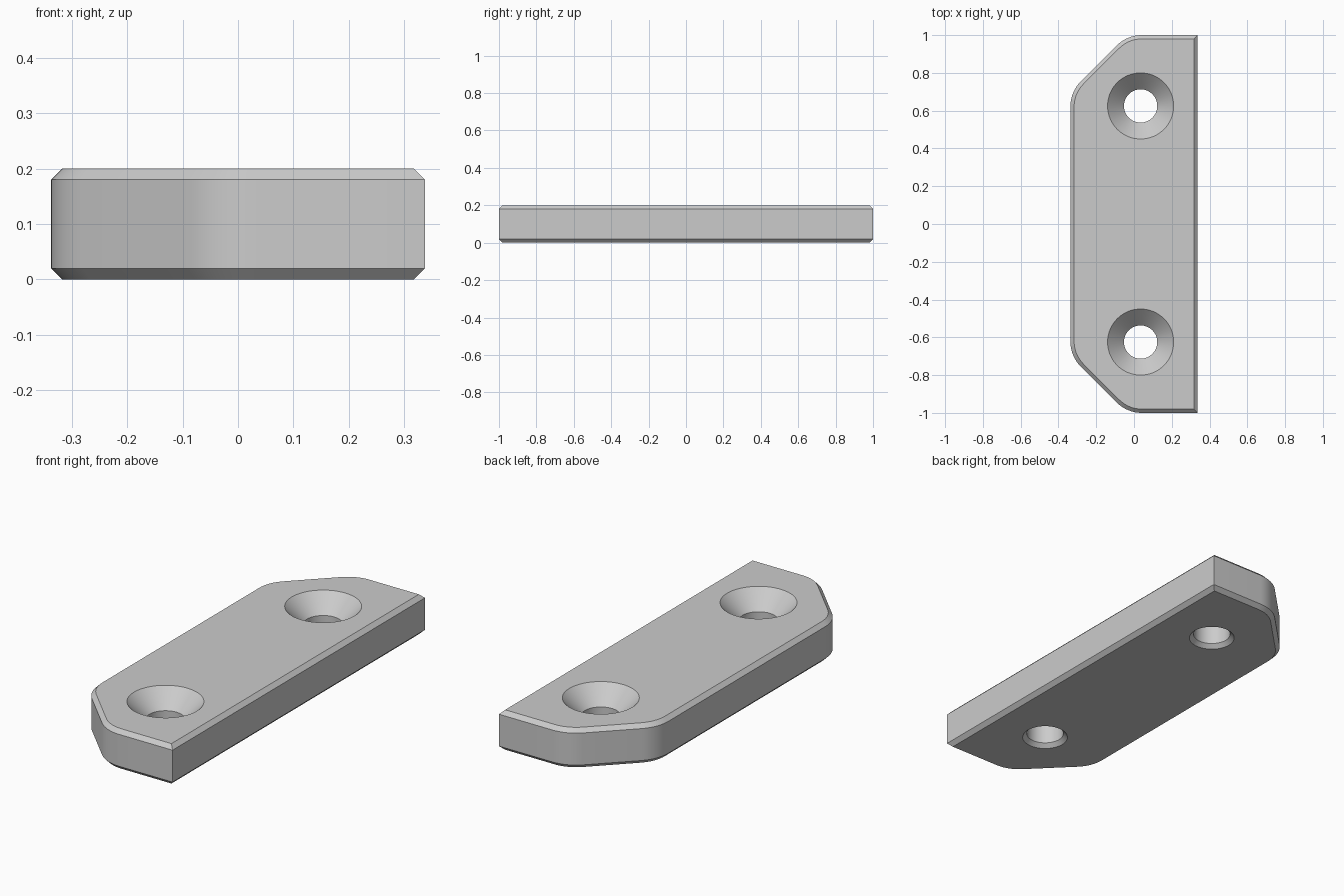
import bpy, bmesh
from math import cos, sin, radians, pi

cube = bpy.data.objects.get("Cube")
if cube:
    bpy.data.objects.remove(cube, do_unlink=True)

HALF_W, HALF_L, THICK = 0.337, 1.0, 0.2
EDGE = 0.02                       # chamfer on the rims
CORNER, FILLET = 0.30, 0.19       # clipped corners and their rounding
TANGENT = FILLET * 0.4142
HOLE_X, HOLE_Y = 0.035, 0.625
BORE, SINK = 0.088, 0.175


def outline(inset):
    """Plate outline with two clipped, rounded corners on the -x side."""
    def arc(cx, cy, start, end, n=8):
        for i in range(n + 1):
            a = radians(start + (end - start) * i / n)
            yield cx + (FILLET - inset) * cos(a), cy + (FILLET - inset) * sin(a)
    half = [(HALF_W - inset, HALF_L - inset)]
    half += arc(-HALF_W + CORNER + TANGENT, HALF_L - FILLET, 90, 135)
    half += arc(-HALF_W + FILLET, HALF_L - CORNER - TANGENT, 135, 180)
    return half + [(x, -y) for x, y in reversed(half)]


def circle(cy, radius, n=64):
    return [(HOLE_X + radius * cos(2 * pi * i / n), cy + radius * sin(2 * pi * i / n))
            for i in range(n)]


def loft(bm, sections):
    """Join (points, z) loops with quads; return bottom and top edge loops."""
    rings = [[bm.verts.new((x, y, z)) for x, y in pts] for pts, z in sections]
    n = len(rings[0])
    for low, high in zip(rings, rings[1:]):
        for i in range(n):
            j = (i + 1) % n
            bm.faces.new((low[i], low[j], high[j], high[i]))
    return [[bm.edges.get((r[i], r[(i + 1) % n])) for i in range(n)]
            for r in (rings[0], rings[-1])]


bm = bmesh.new()

# Chamfered outer wall
bottom, top = loft(bm, [(outline(EDGE), 0), (outline(0), EDGE),
                        (outline(0), THICK - EDGE), (outline(EDGE), THICK)])

# Countersunk screw holes
for cy in (-HOLE_Y, HOLE_Y):
    low, high = loft(bm, [(circle(cy, BORE + EDGE), 0), (circle(cy, BORE), EDGE),
                          (circle(cy, BORE), THICK - (SINK - BORE)),
                          (circle(cy, SINK), THICK)])
    bottom += low
    top += high

# Flat bottom and top faces around the holes
for edges in (bottom, top):
    bmesh.ops.triangle_fill(bm, edges=edges, use_beauty=True)
bmesh.ops.recalc_face_normals(bm, faces=bm.faces)

mesh = bpy.data.meshes.new("mounting_plate")
bm.to_mesh(mesh)
bm.free()
plate = bpy.data.objects.new("mounting_plate", mesh)
bpy.context.collection.objects.link(plate)

# Plain grey finish
grey = bpy.data.materials.new("light_grey")
grey.use_nodes = True
colour = (0.6, 0.6, 0.6, 1)
grey.diffuse_color = colour
grey.node_tree.nodes["Principled BSDF"].inputs["Base Color"].default_value = colour
mesh.materials.append(grey)

bpy.ops.object.select_all(action="DESELECT")
plate.select_set(True)
bpy.context.view_layer.objects.active = plate
bpy.ops.object.shade_smooth_by_angle(angle=radians(30))
